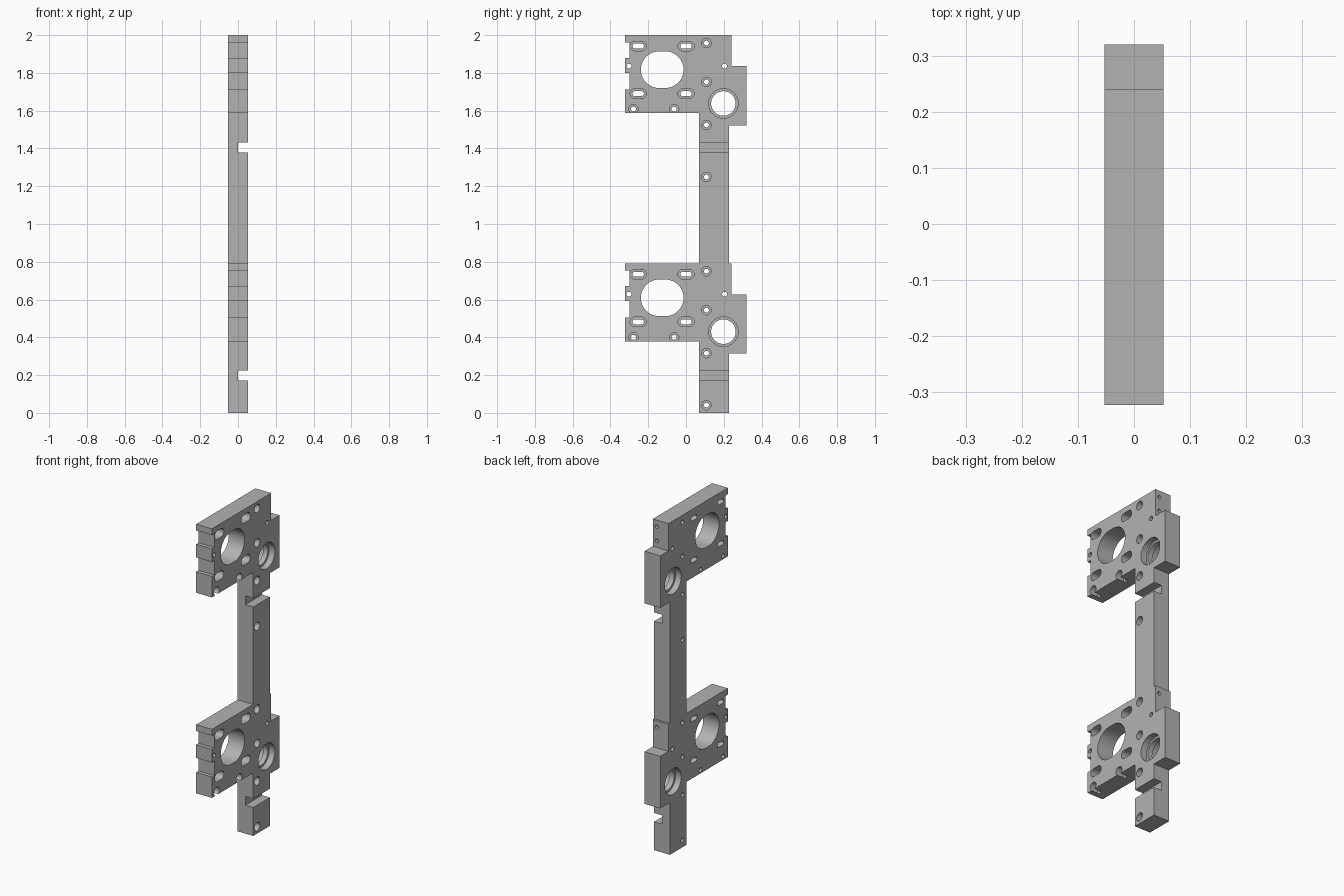
import bpy, bmesh, math
from mathutils import Vector

cube = bpy.data.objects.get("Cube")
if cube:
    bpy.data.objects.remove(cube, do_unlink=True)

HALF = 0.0525      # half plate thickness
PITCH = 1.208      # distance between the two repeated brackets

metal = bpy.data.materials.new("plain grey")
metal.use_nodes = True
grey = (0.45, 0.45, 0.45, 1)
metal.diffuse_color = grey
metal.node_tree.nodes["Principled BSDF"].inputs["Base Color"].default_value = grey


def prism(bm, points, x0, x1):
    """Extrude a closed y-z outline from x0 to x1."""
    face = bm.faces.new([bm.verts.new((x0, y, z)) for y, z in points])
    out = bmesh.ops.extrude_face_region(bm, geom=[face])
    verts = [v for v in out["geom"] if isinstance(v, bmesh.types.BMVert)]
    bmesh.ops.translate(bm, verts=verts, vec=(x1 - x0, 0, 0))


def slot(y, z, r, half=0.0, n=32):
    """Circle outline, stretched along y into a slot when half > 0."""
    pts = []
    for i in range(n):
        a = 2 * math.pi * (i + 0.5) / n
        pts.append((y + r * math.cos(a) + math.copysign(half, math.cos(a)),
                    z + r * math.sin(a)))
    return pts


def make_object(name, bm):
    bmesh.ops.recalc_face_normals(bm, faces=bm.faces)
    mesh = bpy.data.meshes.new(name)
    bm.to_mesh(mesh)
    bm.free()
    mesh.materials.append(metal)
    obj = bpy.data.objects.new(name, mesh)
    bpy.context.collection.objects.link(obj)
    return obj


# Outline: column with two identical stepped brackets
def back_edge(d):
    return [(0.228, 1.522 - d), (0.32, 1.522 - d), (0.32, 1.836 - d),
            (0.241, 1.836 - d), (0.241, 2 - d)]


def front_edge(d):
    pts = [(-0.323, 2 - d)]
    for top, bottom in ((1.962, 1.879), (1.8, 1.713)):
        pts += [(-0.323, top - d), (-0.3, top - d),
                (-0.3, bottom - d), (-0.323, bottom - d)]
    return pts + [(-0.323, 1.587 - d), (0.07, 1.587 - d)]


outline = [(0.07, 0), (0.228, 0)] + back_edge(PITCH) + [(0.228, 2 - PITCH)]
outline += back_edge(0) + front_edge(0) + [(0.07, 2 - PITCH)] + front_edge(PITCH)
bm = bmesh.new()
prism(bm, outline, -HALF, HALF)
plate = make_object("bracket_plate", bm)

# Hole positions on one bracket
screws = [(0.108, 1.958), (0.108, 1.752), (0.108, 1.524), (0.108, 1.249),
          (-0.278, 1.608), (-0.063, 1.608)]
slots = [(y, z) for y in (-0.253, 0.0) for z in (1.942, 1.69)]
pins = [(-0.302, 1.836), (0.204, 1.836)]
bearing = (0.198, 1.638)

through, recess = bmesh.new(), bmesh.new()
far = HALF + 0.02
for d in (0, PITCH):
    # Through holes
    for y, z in screws + pins:
        prism(through, slot(y, z - d, 0.013, n=24), -far, far)
    for y, z in slots:
        prism(through, slot(y, z - d, 0.013, 0.017, 24), -far, far)
    prism(through, slot(-0.126, 1.817 - d, 0.097, 0.016, 64), -far, far)
    prism(through, slot(bearing[0], bearing[1] - d, 0.065, n=48), -far, far)
    # Counterbores and bearing seats
    for y, z in screws:
        prism(recess, slot(y, z - d, 0.025), 0, far)
    for y, z in slots:
        prism(recess, slot(y, z - d, 0.025, 0.018), 0, far)
    for x0, x1 in ((0.015, far), (-far, -0.015)):
        prism(recess, slot(bearing[0], bearing[1] - d, 0.078, n=48), x0, x1)
    # Cross groove
    z0, z1 = 1.379 - d, 1.432 - d
    prism(recess, [(0, z0), (0.3, z0), (0.3, z1), (0, z1)], 0, far)
    # Blind holes in the back edge
    for z in (1.96, 1.875):
        out = bmesh.ops.create_cone(recess, cap_ends=True, segments=20, radius1=0.011,
                                    radius2=0.011, depth=0.12)
        for v in out["verts"]:
            x, y, h = v.co
            v.co = Vector((x + 0.026, h + 0.22, y + z - d))

# Cut the holes and keep only the finished plate
cutters = [make_object("through_cutter", through), make_object("recess_cutter", recess)]
for cutter in cutters:
    cutter.hide_render = True
    mod = plate.modifiers.new(cutter.name, "BOOLEAN")
    mod.operation = "DIFFERENCE"
    mod.solver = "EXACT"
    mod.object = cutter
bpy.context.view_layer.update()
evaluated = plate.evaluated_get(bpy.context.evaluated_depsgraph_get())
finished = bpy.data.meshes.new_from_object(evaluated)
plate.modifiers.clear()
plate.data = finished
for cutter in cutters:
    bpy.data.objects.remove(cutter, do_unlink=True)

# Smooth hole walls, sharp edges
bpy.ops.object.select_all(action="DESELECT")
plate.select_set(True)
bpy.context.view_layer.objects.active = plate
bpy.ops.object.shade_smooth_by_angle(angle=math.radians(30))
